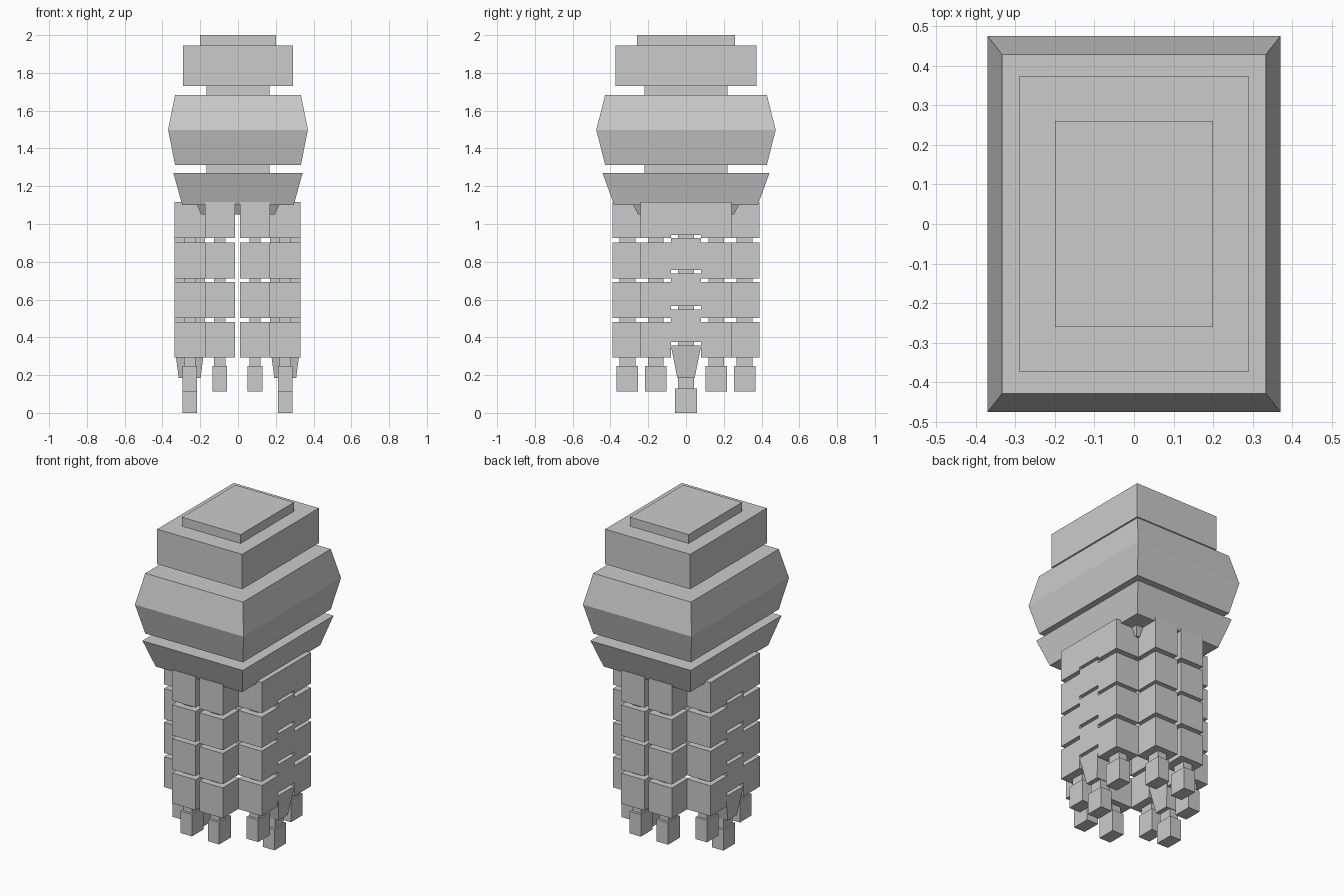
import bpy, bmesh

if "Cube" in bpy.data.objects:
    bpy.data.objects.remove(bpy.data.objects["Cube"])


def add_ring_stack(bm, cx, cy, rings):
    """Closed four-sided solid through (z, half_x, half_y) rings, bottom to top."""
    loops = [[bm.verts.new((cx + sx * hx, cy + sy * hy, z))
              for sx, sy in ((-1, -1), (1, -1), (1, 1), (-1, 1))]
             for z, hx, hy in rings]
    bm.faces.new(loops[0][::-1])
    bm.faces.new(loops[-1])
    for low, high in zip(loops, loops[1:]):
        for i in range(4):
            j = (i + 1) % 4
            bm.faces.new((low[i], low[j], high[j], high[i]))


def make_object(name, cx, cy, solids):
    bm = bmesh.new()
    for rings in solids:
        add_ring_stack(bm, cx, cy, rings)
    mesh = bpy.data.meshes.new(name)
    bm.to_mesh(mesh)
    bm.free()
    obj = bpy.data.objects.new(name, mesh)
    bpy.context.collection.objects.link(obj)


def box(z0, z1, hx, hy):
    return [(z0, hx, hy), (z1, hx, hy)]


# Head and body, top to bottom
make_object("top_cap", 0, 0, [box(1.94, 2.0, 0.20, 0.26)])
make_object("upper_block", 0, 0, [box(1.73, 1.945, 0.29, 0.373)])
make_object("upper_neck", 0, 0, [box(1.68, 1.73, 0.167, 0.22)])
make_object("bulging_body", 0, 0,
            [[(1.312, 0.333, 0.428), (1.498, 0.37, 0.475), (1.683, 0.333, 0.428)]])
make_object("lower_neck", 0, 0, [box(1.27, 1.312, 0.167, 0.22)])
make_object("flared_skirt", 0, 0, [[(1.10, 0.295, 0.38), (1.27, 0.342, 0.442)]])
make_object("underside_plug", 0, 0, [[(1.05, 0.195, 0.253), (1.10, 0.217, 0.28)]])

H = 0.08                  # half width of a segment
CORE = (0.03, 0.042)      # half widths of the joints
TIP = (0.039, 0.057)      # half widths of the tips

# Short tentacles: four segments, thin core, square tip
short = [box(z0, z1, H, H) for z0, z1 in
         ((0.293, 0.48), (0.503, 0.692), (0.712, 0.901), (0.926, 1.116))]
short += [box(z, z + 0.05, *CORE) for z in (0.244, 0.467, 0.677, 0.888)]
short.append(box(0.112, 0.247, *TIP))

# Long tentacles: four segments, tapered end, square tip
long = [box(z0, z1, H, H) for z0, z1 in
        ((0.376, 0.547), (0.567, 0.737), (0.757, 0.925), (0.943, 1.116))]
long += [box(z, z + 0.05, *CORE) for z in (0.34, 0.532, 0.722, 0.909)]
long.append(box(0.12, 0.20, *CORE))
long.append([(0.185, 0.058, 0.046), (0.356, H, H)])
long.append(box(0.0, 0.128, *TIP))

# Ring of ten tentacles, mirrored in x and y
for sx in (-1, 1):
    side = "left" if sx < 0 else "right"
    make_object(f"long_tentacle_{side}", sx * 0.253 - 0.003, 0, long)
    for sy in (-1, 1):
        end = "front" if sy < 0 else "back"
        make_object(f"outer_tentacle_{end}_{side}", sx * 0.253 - 0.003, sy * 0.16, short)
        make_object(f"inner_tentacle_{end}_{side}", sx * 0.093 - 0.003, sy * 0.31, short)
